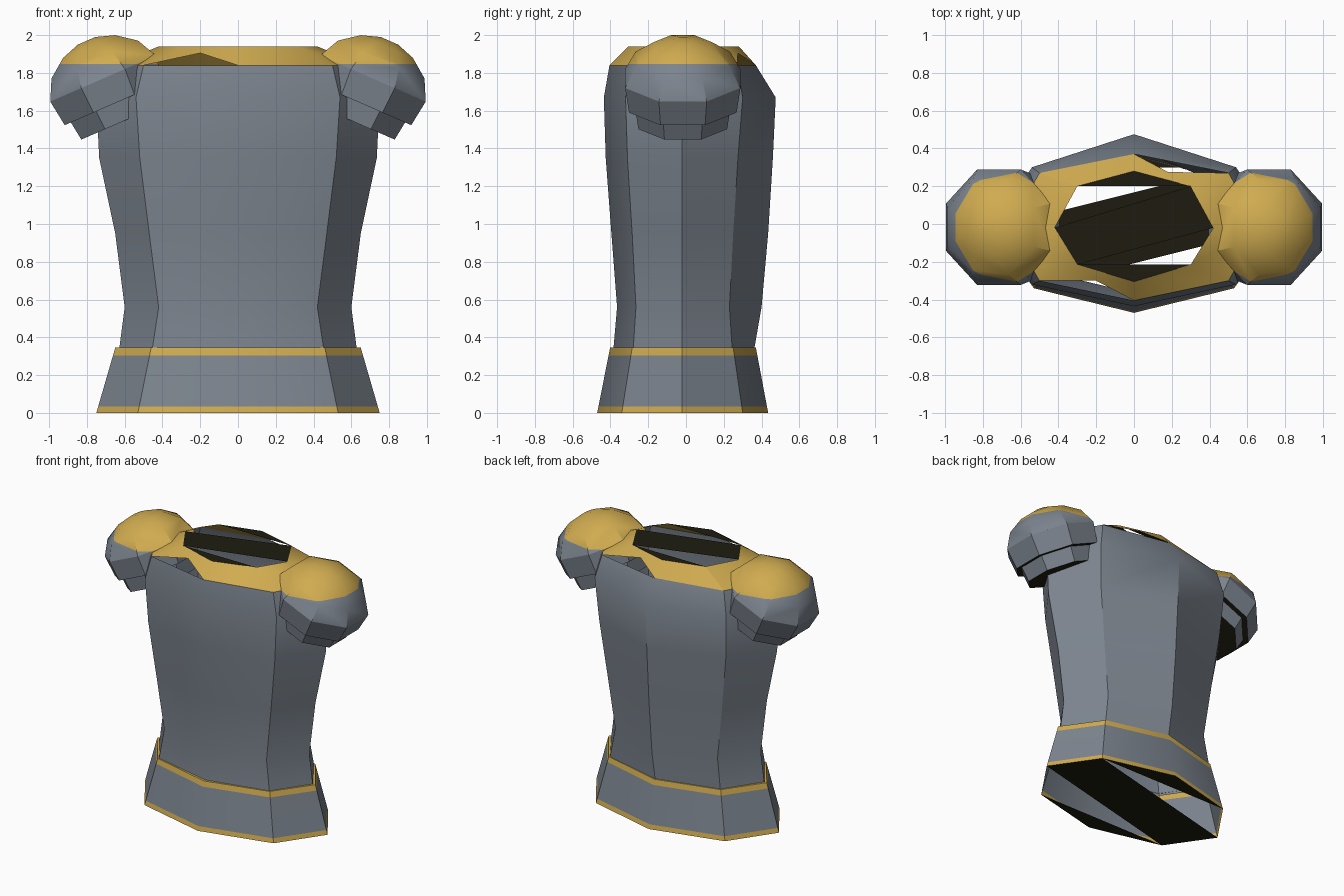
import bpy, bmesh, math
from mathutils import Vector

if "Cube" in bpy.data.objects:
    bpy.data.objects.remove(bpy.data.objects["Cube"])


def material(name, rgb):
    m = bpy.data.materials.new(name)
    m.diffuse_color = (*rgb, 1)
    m.use_nodes = True
    m.node_tree.nodes["Principled BSDF"].inputs["Base Color"].default_value = m.diffuse_color
    return m


GREY, GOLD, DARK = 0, 1, 2
MATS = [material("steel_grey", (0.20, 0.23, 0.27)),
        material("gold_trim", (0.63, 0.41, 0.08)),
        material("dark_lining", (0.013, 0.012, 0.005))]
MID = -0.02  # depth of the side corners


def finish(name, bm, recalc=True):
    if recalc:
        bmesh.ops.recalc_face_normals(bm, faces=bm.faces[:])
    me = bpy.data.meshes.new(name)
    bm.to_mesh(me)
    bm.free()
    ob = bpy.data.objects.new(name, me)
    bpy.context.collection.objects.link(ob)
    for m in MATS:
        me.materials.append(m)
    bpy.ops.object.select_all(action='DESELECT')
    ob.select_set(True)
    bpy.context.view_layer.objects.active = ob
    bpy.ops.object.shade_smooth_by_angle(angle=math.radians(30))
    return ob


def octagon(z, side, corner, front, fcorner, bcorner, back):
    """Ring of eight points, starting at the back and running to the right."""
    return [(0, back, z), (corner, bcorner, z), (side, MID, z), (corner, fcorner, z),
            (0, front, z), (-corner, fcorner, z), (-side, MID, z), (-corner, bcorner, z)]


def add_verts(bm, pts):
    return [bm.verts.new(p) for p in pts]


def bridge(bm, a, b, mat=GREY):
    n = len(a)
    for i in range(n):
        j = (i + 1) % n
        bm.faces.new((a[j], a[i], b[i], b[j])).material_index = mat


def loft(bm, rings, mats):
    vs = [add_verts(bm, r) for r in rings]
    for a, b, m in zip(vs, vs[1:], mats):
        bridge(bm, a, b, m)
    return vs


def slotted_cap(name, ring, up):
    """Front and back slivers plus a diagonal band, leaving two open slots."""
    bm = bmesh.new()
    v = add_verts(bm, ring)
    for ids in ((7, 0, 1), (3, 4, 5), (6, 1, 2, 5)):
        f = bm.faces.new([v[i] for i in ids])
        f.material_index = DARK
        f.normal_update()
        if (f.normal.z > 0) != up:
            f.normal_flip()
    finish(name, bm, recalc=False)


# Torso shell
torso = [octagon(0.33, 0.63, 0.455, -0.385, -0.28, 0.245, 0.36),
         octagon(0.56, 0.60, 0.42, -0.365, -0.265, 0.23, 0.40),
         octagon(0.95, 0.65, 0.47, -0.395, -0.285, 0.25, 0.435),
         octagon(1.35, 0.735, 0.52, -0.425, -0.31, 0.275, 0.46),
         octagon(1.67, 0.75, 0.54, -0.435, -0.32, 0.30, 0.475),
         octagon(1.84, 0.66, 0.50, -0.405, -0.30, 0.27, 0.37)]
bm = bmesh.new()
loft(bm, torso, [GREY] * 5)
finish("torso", bm)

# Flared skirt with gold bands at hem and waist
hem = octagon(0, 0.75, 0.53, -0.47, -0.34, 0.30, 0.435)
waist = octagon(0.345, 0.65, 0.46, -0.402, -0.285, 0.25, 0.37)


def between(z):
    t = z / 0.345
    return [Vector(a).lerp(Vector(b), t) for a, b in zip(hem, waist)]


bm = bmesh.new()
loft(bm, [hem, between(0.033), between(0.305), waist,
          octagon(0.345, 0.63, 0.45, -0.382, -0.277, 0.243, 0.36)],
     [GOLD, GREY, GOLD, GOLD])
finish("skirt", bm)
slotted_cap("skirt_lining", hem, up=False)

# Gold yoke, with a triangular gap at front left and at back right
collar = octagon(1.94, 0.42, 0.30, -0.305, -0.215, 0.20, 0.28)
bm = bmesh.new()
lo, hi = add_verts(bm, torso[-1]), add_verts(bm, collar)
gaps = {0: (0.18, 0.275, 1.905), 4: (-0.2, -0.30, 1.905)}
for i in range(8):
    j = (i + 1) % 8
    if i in gaps:
        m = bm.verts.new(gaps[i])
        for tri in ((lo[j], hi[j], m), (hi[j], hi[i], m), (hi[i], lo[i], m)):
            bm.faces.new(tri)
    else:
        bm.faces.new((lo[i], lo[j], hi[j], hi[i]))
for f in bm.faces:
    f.material_index = GOLD
    f.normal_update()
    if f.normal.z < 0:
        f.normal_flip()
finish("yoke", bm, recalc=False)
slotted_cap("collar_lining", collar, up=True)


# Tilted eight-sided shoulder guards with short sleeves
TILT = math.radians(23.6)


def shoulder_ring(s, w, r, shift=-0.015):
    pts = []
    for k in range(8):
        a = math.radians(22.5 + 45 * k)
        rad = r / math.cos(math.radians(22.5))
        u, y = rad * math.cos(a) + shift, rad * math.sin(a)
        pts.append((s * (0.70 + u * math.cos(TILT) + w * math.sin(TILT)), y + MID + 0.003,
                    1.70 - u * math.sin(TILT) + w * math.cos(TILT)))
    return pts


def shoulder_part(name, s, profile, gold_from=None):
    bm = bmesh.new()
    vs = loft(bm, [shoulder_ring(s, w, r) for w, r in profile], [GREY] * (len(profile) - 1))
    bm.faces.new(vs[0]).material_index = DARK
    bm.faces.new(vs[-1])
    if gold_from:
        bmesh.ops.bisect_plane(bm, geom=bm.verts[:] + bm.edges[:] + bm.faces[:],
                               plane_co=(0, 0, gold_from), plane_no=(0, 0, 1))
        for f in bm.faces:
            if f.calc_center_median().z > gold_from:
                f.material_index = GOLD
    finish(name, bm)


for side, s in (("right", 1), ("left", -1)):
    shoulder_part(side + "_shoulder_guard", s,
                  [(-0.075, 0.285), (0.07, 0.305), (0.18, 0.25), (0.255, 0.15), (0.288, 0.05)], 1.848)
    shoulder_part(side + "_sleeve", s, [(-0.18, 0.235), (-0.07, 0.25)])
